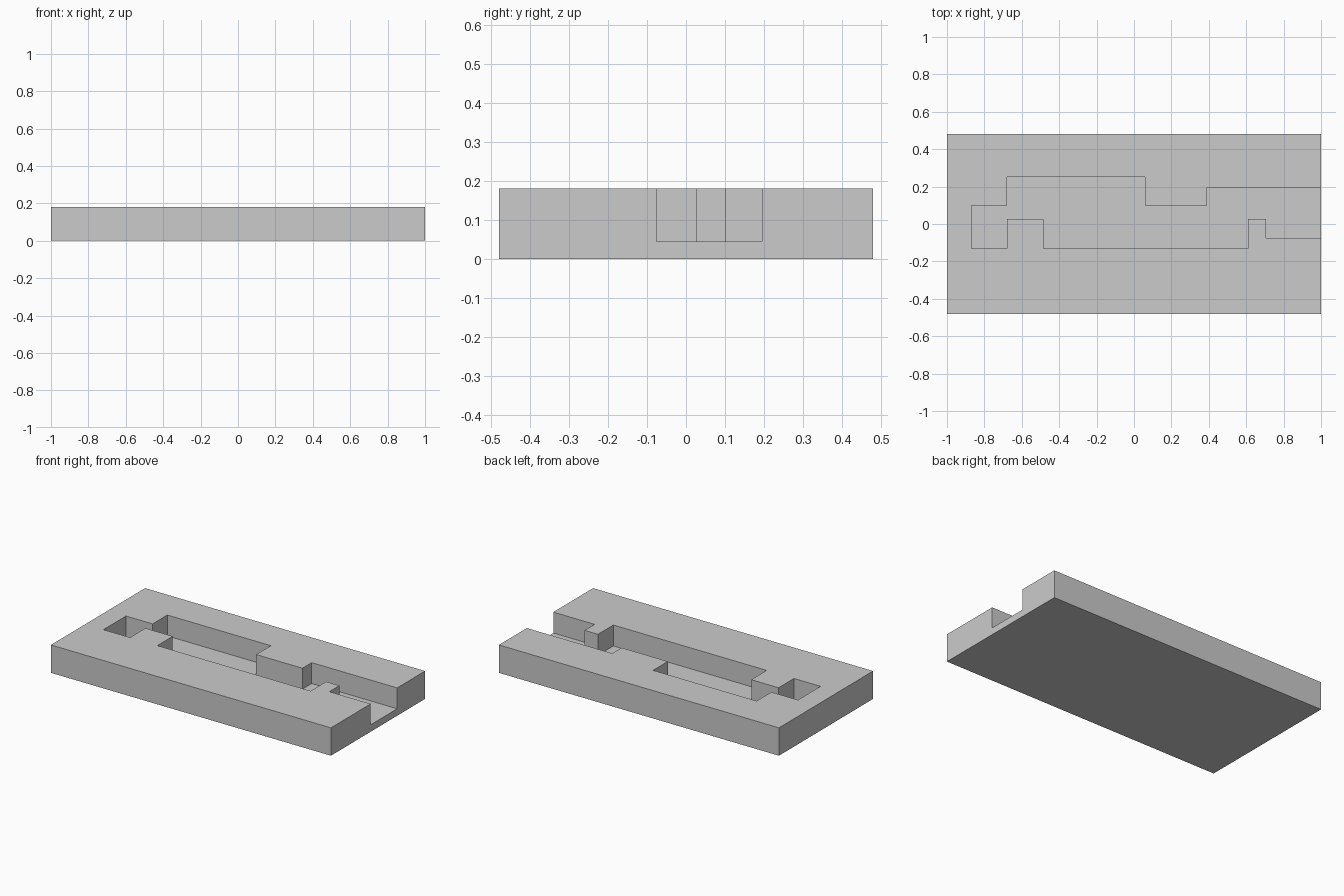
import bpy
import bmesh

cube = bpy.data.objects.get("Cube")
if cube:
    bpy.data.objects.remove(cube, do_unlink=True)

LENGTH, WIDTH, HEIGHT, FLOOR = 2.0, 0.96, 0.18, 0.045
END = LENGTH / 2
OVER = 0.1  # cutter overshoot past the open end and the top

grey = bpy.data.materials.new("light_grey")
grey.use_nodes = True
grey.diffuse_color = (0.6, 0.6, 0.6, 1)
grey.node_tree.nodes["Principled BSDF"].inputs["Base Color"].default_value = grey.diffuse_color


def prism(name, outline, z0, z1):
    """Extrude a flat outline from z0 up to z1."""
    bm = bmesh.new()
    face = bm.faces.new([bm.verts.new((x, y, z0)) for x, y in outline])
    top = bmesh.ops.extrude_face_region(bm, geom=[face])["geom"]
    bmesh.ops.translate(bm, vec=(0, 0, z1 - z0),
                        verts=[v for v in top if isinstance(v, bmesh.types.BMVert)])
    bmesh.ops.recalc_face_normals(bm, faces=bm.faces)
    mesh = bpy.data.meshes.new(name)
    bm.to_mesh(mesh)
    bm.free()
    mesh.materials.append(grey)
    obj = bpy.data.objects.new(name, mesh)
    bpy.context.collection.objects.link(obj)
    return obj


# Rectangular slab
hx, hy = LENGTH / 2, WIDTH / 2
slab = prism("slab", [(-hx, -hy), (hx, -hy), (hx, hy), (-hx, hy)], 0, HEIGHT)

# Stepped channel, open at the +x end: back edge, then front edge
back = [(-0.87, 0.10), (-0.68, 0.10), (-0.68, 0.25), (0.06, 0.25),
        (0.06, 0.10), (0.39, 0.10), (0.39, 0.195), (END + OVER, 0.195)]
front = [(END + OVER, -0.075), (0.705, -0.075), (0.705, 0.027), (0.61, 0.027),
         (0.61, -0.13), (-0.485, -0.13), (-0.485, 0.027), (-0.68, 0.027),
         (-0.68, -0.13), (-0.87, -0.13)]
cutter = prism("channel_cutter", back + front, FLOOR, HEIGHT + OVER)
cutter.hide_render = True

# Cut the channel, keep the result as plain mesh
cut = slab.modifiers.new("channel", "BOOLEAN")
cut.operation = "DIFFERENCE"
cut.solver = "EXACT"
cut.object = cutter
bpy.context.view_layer.update()
result = bpy.data.meshes.new_from_object(
    slab.evaluated_get(bpy.context.evaluated_depsgraph_get()))
slab.modifiers.clear()
slab.data = result
bpy.data.objects.remove(cutter, do_unlink=True)
